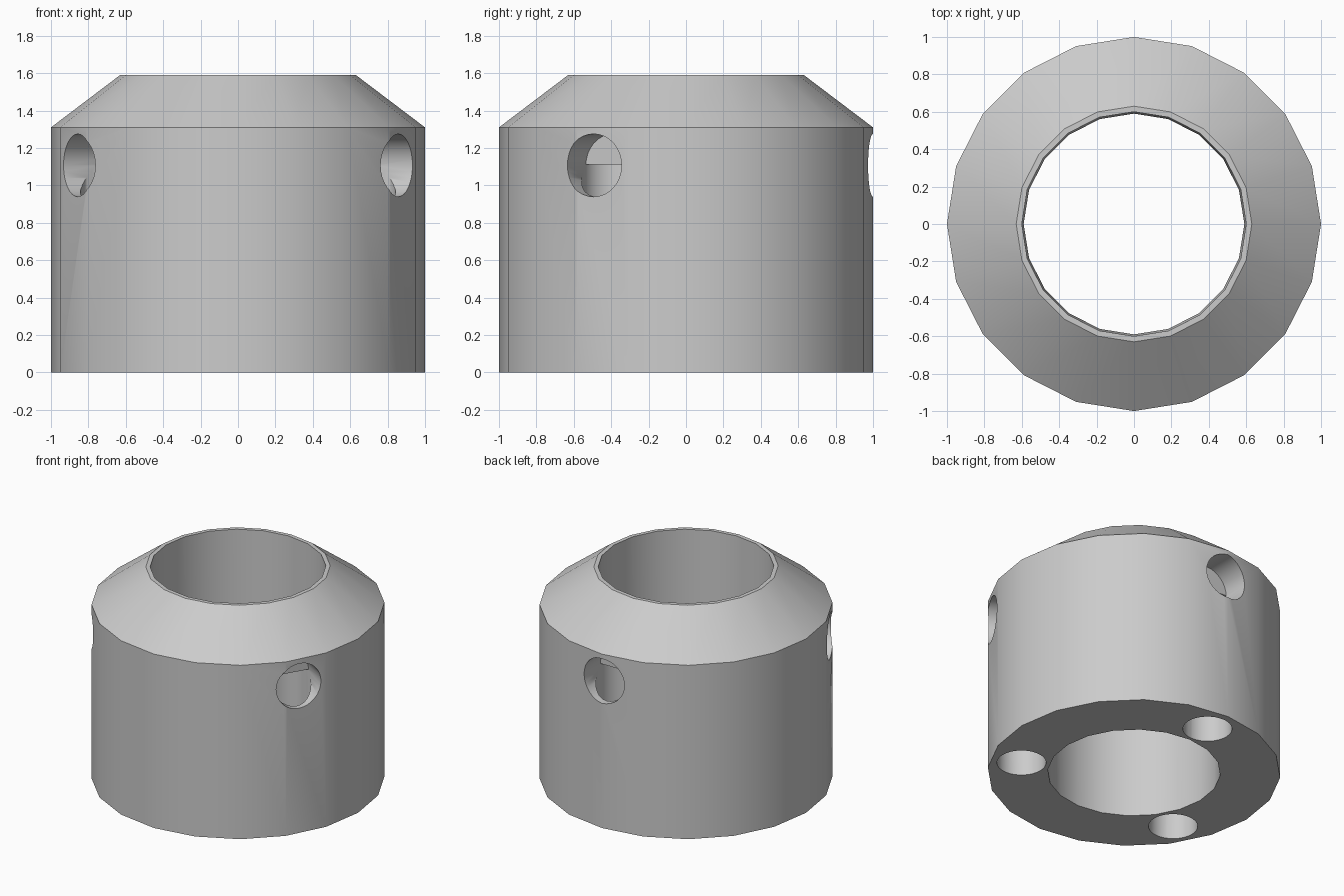
import bpy, bmesh, math
from mathutils import Vector

if "Cube" in bpy.data.objects:
    bpy.data.objects.remove(bpy.data.objects["Cube"])

SIDES = 20
HOLE_R = 0.168
PORT_Z = 1.107
HOLE_RING = 0.78

# Collar body: closed profile (radius, height) revolved in 20 sides
profile = [(1.0, 0.0), (1.0, 1.31), (0.63, 1.59), (0.6, 1.59), (0.59, 0.0)]
bm = bmesh.new()
rings = []
for i in range(SIDES):
    a = 2 * math.pi * i / SIDES
    rings.append([bm.verts.new((r * math.cos(a), r * math.sin(a), z)) for r, z in profile])
n = len(profile)
for i in range(SIDES):
    p, q = rings[i], rings[(i + 1) % SIDES]
    for j in range(n):
        k = (j + 1) % n
        bm.faces.new((p[j], q[j], q[k], p[k]))
bmesh.ops.recalc_face_normals(bm, faces=bm.faces[:])
mesh = bpy.data.meshes.new("collar")
bm.to_mesh(mesh)
bm.free()
collar = bpy.data.objects.new("collar", mesh)
bpy.context.collection.objects.link(collar)


def drill(start, end):
    """Cut a round blind hole between two points."""
    start, end = Vector(start), Vector(end)
    axis = end - start
    bpy.ops.mesh.primitive_cylinder_add(
        vertices=32, radius=HOLE_R, depth=axis.length, location=(start + end) / 2,
        rotation=axis.to_track_quat('Z', 'Y').to_euler())
    cutter = bpy.context.object
    cutter.name = "hole_cutter"
    cutter.hide_render = True
    mod = collar.modifiers.new("hole", 'BOOLEAN')
    mod.operation = 'DIFFERENCE'
    mod.solver = 'EXACT'
    mod.object = cutter
    bpy.context.view_layer.objects.active = collar
    bpy.ops.object.modifier_apply(modifier=mod.name)
    bpy.data.objects.remove(cutter)


# Three elbow channels: radial side port meeting a vertical hole from below
for deg in (90, 210, 330):
    c, s = math.cos(math.radians(deg)), math.sin(math.radians(deg))
    x, y = HOLE_RING * c, HOLE_RING * s
    drill((x, y, PORT_Z), (1.3 * c, 1.3 * s, PORT_Z))
    drill((x, y, -0.2), (x, y, PORT_Z + 0.004))

# Smooth walls, crisp edges
bpy.ops.object.select_all(action='DESELECT')
collar.select_set(True)
bpy.context.view_layer.objects.active = collar
bpy.ops.object.shade_smooth_by_angle(angle=math.radians(30))
